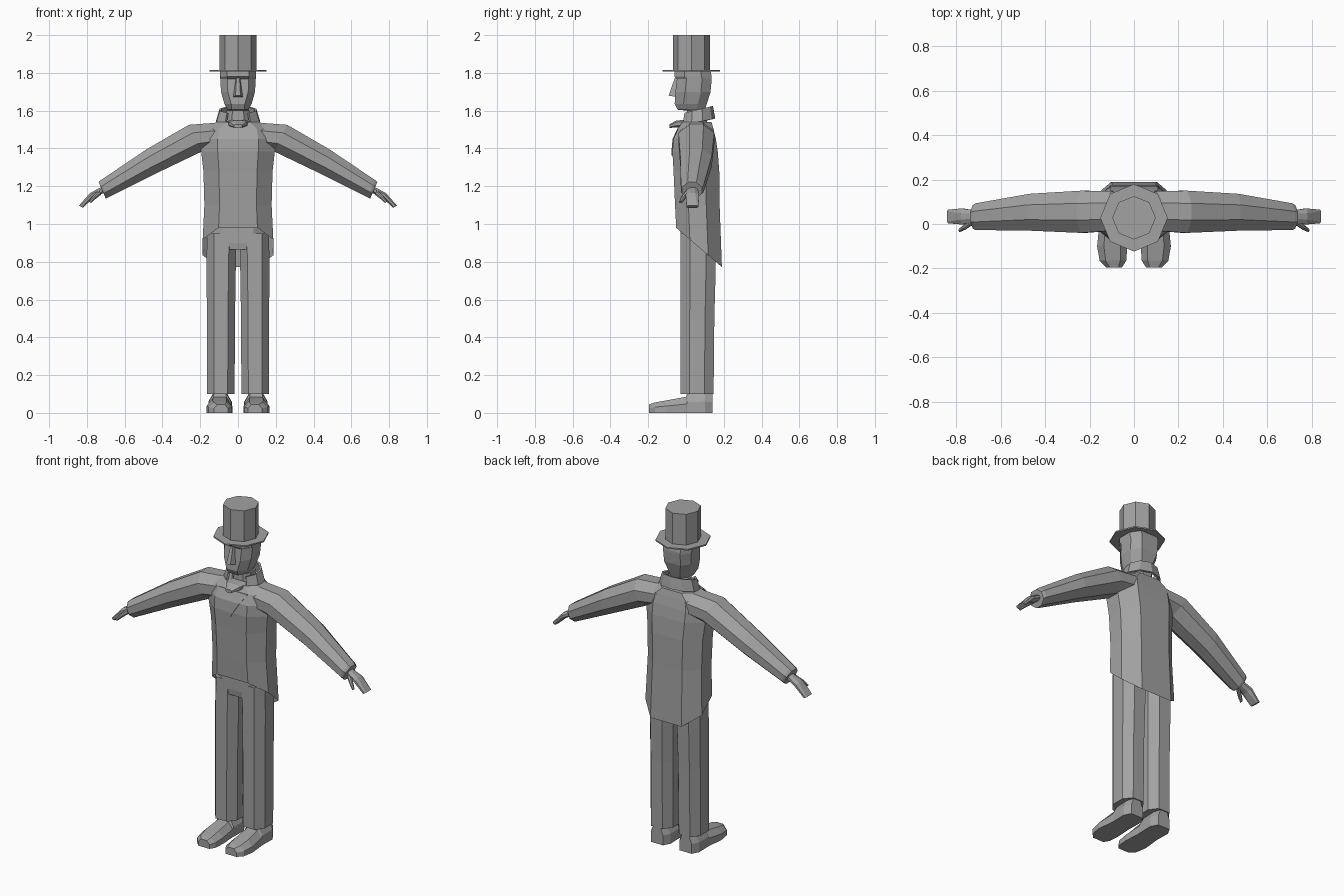
import bpy, bmesh, math
from mathutils import Vector as V

grey = bpy.data.materials.new("grey")
grey.diffuse_color = (0.36, 0.36, 0.36, 1)


def make(name, verts, faces):
    me = bpy.data.meshes.new(name)
    bm = bmesh.new()
    vs = [bm.verts.new(p) for p in verts]
    for f in faces:
        bm.faces.new([vs[i] for i in f])
    bmesh.ops.recalc_face_normals(bm, faces=bm.faces)
    bm.to_mesh(me)
    bm.free()
    me.materials.append(grey)
    ob = bpy.data.objects.new(name, me)
    bpy.context.collection.objects.link(ob)
    return ob


def loft(name, rings, caps=(True, True), closed=True):
    n = len(rings[0])
    verts = [p for r in rings for p in r]
    faces = [(k * n + i, k * n + (i + 1) % n, (k + 1) * n + (i + 1) % n, (k + 1) * n + i)
             for k in range(len(rings) - 1) for i in range(n if closed else n - 1)]
    if caps[0]:
        faces.append(tuple(range(n)))
    if caps[1]:
        faces.append(tuple(range(len(verts) - n, len(verts))))
    return make(name, verts, faces)


def octagon(c, u, v, cu=0.5, cv=0.5):
    """Eight-sided section about c with half axes u and v."""
    c, u, v = V(c), V(u), V(v)
    return [c + u * a + v * b for a, b in
            ((1, -cv), (1, cv), (cu, 1), (-cu, 1), (-1, cv), (-1, -cv), (-cu, -1), (cu, -1))]


def level(z, x0, x1, y0, y1, cu=0.5, cv=0.45):
    return octagon(((x0 + x1) / 2, (y0 + y1) / 2, z), ((x1 - x0) / 2, 0, 0),
                   (0, (y1 - y0) / 2, 0), cu, cv)


def slice_xz(s, top, bot, y0, y1, cu=0.4, cv=0.4):
    """Limb section from a top and bottom (x, z) point and a depth range."""
    t, b = V((s * top[0], 0, top[1])), V((s * bot[0], 0, bot[1]))
    c = (t + b) / 2
    c.y = (y0 + y1) / 2
    return octagon(c, (t - b) / 2, (0, (y1 - y0) / 2, 0), cu, cv)


def disc(r, z):
    return [V((r * math.cos(i * math.pi / 4), 0.028 + r * math.sin(i * math.pi / 4), z))
            for i in range(8)]


# Top hat
loft("hat_crown", [disc(0.098, 1.812), disc(0.098, 2.0)])
loft("hat_brim", [disc(0.152, 1.808), disc(0.152, 1.816)])

# Head with neck, then a wedge nose
loft("head", [level(z, -w, w, a, b, c) for z, w, a, b, c in (
    (1.48, 0.065, 0.00, 0.115, 0.5), (1.60, 0.06, 0.005, 0.11, 0.5),
    (1.605, 0.055, -0.045, 0.10, 0.6), (1.635, 0.072, -0.06, 0.11, 0.5),
    (1.70, 0.09, -0.056, 0.13, 0.6), (1.768, 0.094, -0.048, 0.136, 0.6),
    (1.78, 0.095, -0.062, 0.136, 0.6), (1.81, 0.095, -0.06, 0.13, 0.6))])
make("nose", [(-0.012, -0.045, 1.775), (0.012, -0.045, 1.775),
              (-0.028, -0.05, 1.672), (0.028, -0.05, 1.672),
              (-0.013, -0.092, 1.68), (0.013, -0.092, 1.68),
              (-0.008, -0.06, 1.772), (0.008, -0.06, 1.772)],
     [(6, 7, 5, 4), (0, 6, 4, 2), (7, 1, 3, 5), (2, 4, 5, 3), (0, 1, 7, 6), (0, 2, 3, 1)])

# Standing collar, open at the front
lo, hi = [], []
for i in range(9):
    a = math.radians(-55 + 290 * i / 8)
    x, y = math.cos(a), math.sin(a)
    lo.append(V((0.122 * x, 0.06 + 0.095 * y, 1.54 + 0.018 * y)))
    hi.append(V((0.102 * x, 0.06 + 0.083 * y, 1.605 + 0.02 * y)))
collar = loft("collar", [lo, hi], (False, False), False)
mod = collar.modifiers.new("thickness", 'SOLIDIFY')
mod.thickness = 0.012

# Neck tie knot
loft("tie_knot", [octagon((0, y, z), (w, 0, 0), (0, 0, h))
                  for y, z, w, h in ((0.01, 1.53, 0.06, 0.022), (-0.05, 1.53, 0.045, 0.018),
                                     (-0.088, 1.518, 0.02, 0.01))])

# Jacket body with a hem that slopes down into the tail
rings = [level(z, -w, w, a, b, 0.55, 0.4) for z, w, a, b in (
    (0.8, 0.187, -0.052, 0.19), (1.1, 0.178, -0.058, 0.178), (1.28, 0.183, -0.066, 0.176),
    (1.385, 0.195, -0.072, 0.168), (1.45, 0.195, -0.066, 0.158),
    (1.505, 0.18, -0.042, 0.145), (1.54, 0.115, -0.02, 0.135))]
for p in rings[0]:
    p.z = 0.98 - 0.86 * (p.y + 0.052)
loft("jacket_body", rings, (False, True))

# Shirt front in the neck opening
rows = ((1.505, 0.095, -0.046), (1.45, 0.058, -0.071), (1.385, 0.016, -0.077), (1.362, 0.003, -0.076))
loft("shirt_front", [[V((-w, y, z)), V((w, y, z)), V((w, y + 0.008, z)), V((-w, y + 0.008, z))]
                     for z, w, y in rows])

# Trouser seat
loft("trouser_seat", [level(0.865, -0.11, 0.11, -0.025, 0.15),
                      level(0.9, -0.165, 0.165, -0.03, 0.157),
                      level(1.02, -0.165, 0.165, -0.03, 0.157)])

for s, side in ((1, "left"), (-1, "right")):
    # Sleeve
    loft(side + "_sleeve", [
        slice_xz(s, (0.09, 1.538), (0.10, 1.40), -0.03, 0.148),
        slice_xz(s, (0.26, 1.525), (0.193, 1.383), -0.04, 0.15),
        slice_xz(s, (0.48, 1.398), (0.45, 1.26), -0.03, 0.136),
        slice_xz(s, (0.725, 1.233), (0.69, 1.14), -0.027, 0.093),
        slice_xz(s, (0.738, 1.222), (0.70, 1.135), -0.02, 0.085)])
    # Hand and thumb
    loft(side + "_hand", [
        slice_xz(s, (0.715, 1.20), (0.70, 1.17), 0.01, 0.06),
        slice_xz(s, (0.782, 1.165), (0.765, 1.138), -0.002, 0.07),
        slice_xz(s, (0.842, 1.097), (0.822, 1.086), 0.003, 0.065, 0.5, 0.8)])
    loft(side + "_thumb", [
        slice_xz(s, (0.735, 1.18), (0.725, 1.155), -0.005, 0.025),
        slice_xz(s, (0.765, 1.152), (0.755, 1.132), -0.025, 0.0),
        slice_xz(s, (0.79, 1.122), (0.78, 1.11), -0.036, -0.02)])
    # Trouser leg
    loft(side + "_trouser_leg", [level(z, *sorted((s * a, s * b)), c, d) for z, a, b, c, d in (
        (0.1, 0.018, 0.165, -0.03, 0.146), (0.5, 0.016, 0.165, -0.03, 0.15),
        (0.75, 0.012, 0.166, -0.03, 0.157), (0.95, 0.008, 0.165, -0.03, 0.157))])
    # Shoe, lofted from heel to toe
    loft(side + "_shoe", [
        [V((s * x, y, z)) for x, z in ((c - w, 0), (c - w, h * 0.55), (c - w * 0.55, h),
                                       (c + w * 0.55, h), (c + w, h * 0.55), (c + w, 0))]
        for y, c, w, h in ((0.14, 0.095, 0.04, 0.105), (0.10, 0.095, 0.062, 0.108),
                           (0.01, 0.095, 0.06, 0.104), (0.0, 0.096, 0.06, 0.085),
                           (-0.10, 0.098, 0.068, 0.067), (-0.165, 0.095, 0.06, 0.055),
                           (-0.195, 0.09, 0.036, 0.045))])
